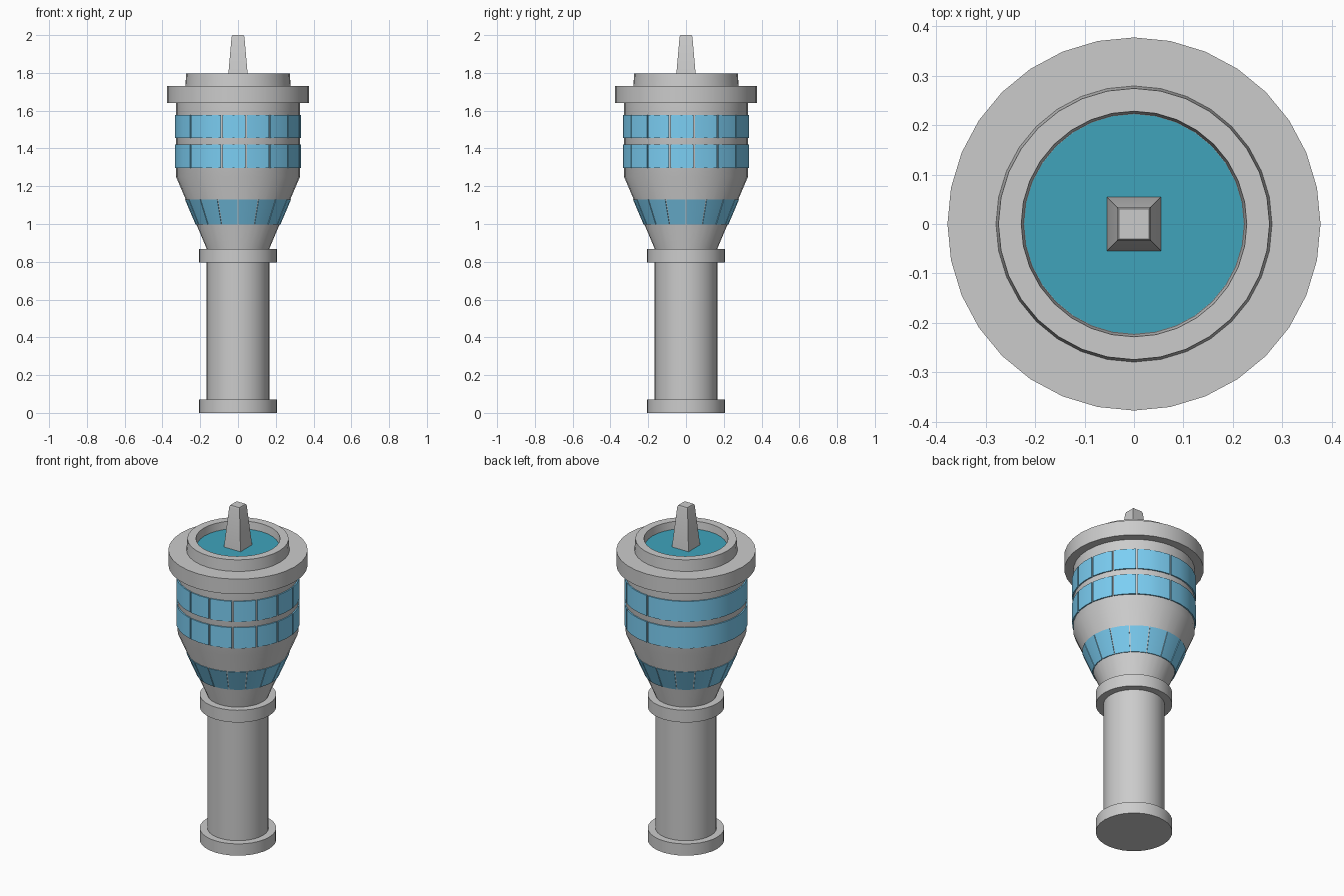
import bpy, bmesh
from math import sin, cos, radians, ceil

if "Cube" in bpy.data.objects:
    bpy.data.objects.remove(bpy.data.objects["Cube"])

SIDES = 32


def material(name, color):
    m = bpy.data.materials.new(name)
    m.diffuse_color = color
    m.use_nodes = True
    m.node_tree.nodes["Principled BSDF"].inputs["Base Color"].default_value = m.diffuse_color
    return m


BLUE = material("window_blue", (0.2, 0.62, 0.9, 1))
TEAL = material("roof_teal", (0.05, 0.37, 0.5, 1))


def finish(name, bm, mat=None):
    bmesh.ops.remove_doubles(bm, verts=bm.verts, dist=1e-5)
    bmesh.ops.recalc_face_normals(bm, faces=bm.faces)
    me = bpy.data.meshes.new(name)
    bm.to_mesh(me)
    bm.free()
    ob = bpy.data.objects.new(name, me)
    bpy.context.collection.objects.link(ob)
    if mat:
        me.materials.append(mat)
    bpy.ops.object.select_all(action='DESELECT')
    ob.select_set(True)
    bpy.context.view_layer.objects.active = ob
    bpy.ops.object.shade_smooth_by_angle(angle=radians(25))
    return ob


def lathe(name, profile, mat=None):
    """Revolve an (r, z) profile; both ends are closed with flat caps."""
    bm = bmesh.new()
    rings = [[bm.verts.new((r * cos(radians(360 * i / SIDES)),
                            r * sin(radians(360 * i / SIDES)), z))
              for i in range(SIDES)] for r, z in profile]
    for a, b in zip(rings, rings[1:]):
        for i in range(SIDES):
            j = (i + 1) % SIDES
            bm.faces.new((a[i], a[j], b[j], b[i]))
    bm.faces.new(rings[0])
    bm.faces.new(rings[-1])
    return finish(name, bm, mat)


def add_panel(bm, a0, a1, r0, z0, r1, z1, depth=0.02):
    """Curved pane from angle a0 to a1, lower edge (r0, z0), upper (r1, z1)."""
    n = ceil((a1 - a0) / 11.5)
    section = ((r0, z0), (r1, z1), (r1 - depth, z1), (r0 - depth, z0))
    cuts = []
    for i in range(n + 1):
        a = radians(a0 + (a1 - a0) * i / n)
        cuts.append([bm.verts.new((r * cos(a), r * sin(a), z)) for r, z in section])
    for p, q in zip(cuts, cuts[1:]):
        for k in range(4):
            m = (k + 1) % 4
            bm.faces.new((p[k], q[k], q[m], p[m]))
    bm.faces.new(cuts[0])
    bm.faces.new(cuts[-1])


# Shaft with base ring and collar
lathe("shaft", [(0.207, 0), (0.207, 0.07), (0.166, 0.07), (0.166, 0.795),
                (0.207, 0.795), (0.207, 0.868), (0.166, 0.868)])

# Flared cabin
lathe("cabin", [(0.166, 0.86), (0.166, 0.87), (0.328, 1.25), (0.328, 1.65)])

# Overhanging roof disc with raised rim and recess
lathe("roof", [(0.32, 1.64), (0.377, 1.64), (0.377, 1.73), (0.279, 1.73),
               (0.274, 1.797), (0.228, 1.797), (0.223, 1.75)])
lathe("roof_deck", [(0.222, 1.745), (0.222, 1.753)], TEAL)

# Two rows of upper windows: seven narrow panes, two wider, one long rear pane
edges = [-105 + 22.5 * i for i in range(8)] + [86.25, 221.25, 255]
GAP = 0.8
for name, z0, z1 in (("lower_window_row", 1.297, 1.42), ("upper_window_row", 1.455, 1.577)):
    bm = bmesh.new()
    for a, b in zip(edges, edges[1:]):
        add_panel(bm, a + GAP, b - GAP, 0.335, z0, 0.335, z1)
    finish(name, bm, BLUE)

# Sloped windows around the flare
bm = bmesh.new()
for i in range(16):
    add_panel(bm, 22.5 * i + 0.6, 22.5 * (i + 1) - 0.6, 0.225, 0.998, 0.281, 1.13)
finish("sloped_windows", bm, BLUE)

# Tapered square mast with a small chamfered tip
bm = bmesh.new()
loops = [[bm.verts.new((sx * h, sy * h, z)) for sx, sy in ((-1, -1), (1, -1), (1, 1), (-1, 1))]
         for h, z in ((0.055, 1.75), (0.034, 1.99), (0.030, 2.0))]
for a, b in zip(loops, loops[1:]):
    for k in range(4):
        m = (k + 1) % 4
        bm.faces.new((a[k], a[m], b[m], b[k]))
bm.faces.new(loops[0])
bm.faces.new(loops[-1])
finish("mast", bm)
